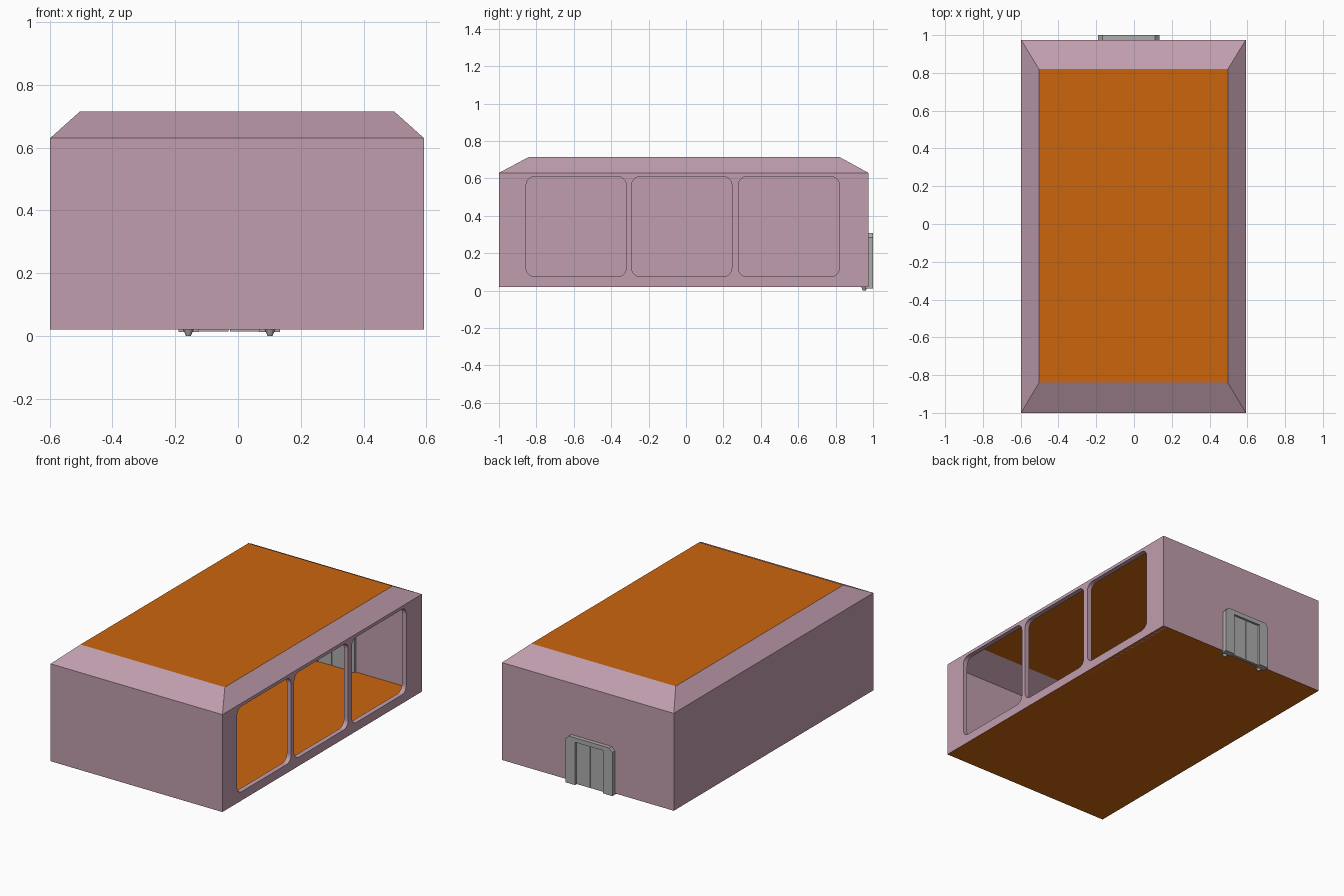
import bpy, bmesh, math

if "Cube" in bpy.data.objects:
    bpy.data.objects.remove(bpy.data.objects["Cube"])

def material(name, rgb):
    m = bpy.data.materials.new(name)
    m.diffuse_color = (*rgb, 1)
    m.use_nodes = True
    m.node_tree.nodes["Principled BSDF"].inputs["Base Color"].default_value = m.diffuse_color
    return m

PINK = material("dusty_pink", (0.53, 0.34, 0.42))
ORANGE = material("burnt_orange", (0.60, 0.13, 0.004))
GREY = material("door_grey", (0.42, 0.42, 0.42))

X0, X1, Y0, Y1 = -0.598, 0.592, -1.0, 0.975
ZB, ZE, ZT = 0.02, 0.63, 0.715


def add_mesh(name, bm, mats):
    me = bpy.data.meshes.new(name)
    bm.to_mesh(me)
    bm.free()
    for m in mats:
        me.materials.append(m)
    ob = bpy.data.objects.new(name, me)
    bpy.context.collection.objects.link(ob)
    return ob


def box(name, x0, x1, y0, y1, z0, z1, mat):
    bm = bmesh.new()
    bmesh.ops.create_cube(bm, size=1)
    for v in bm.verts:
        v.co = ((x0 + x1) / 2 + v.co.x * (x1 - x0),
                (y0 + y1) / 2 + v.co.y * (y1 - y0),
                (z0 + z1) / 2 + v.co.z * (z1 - z0))
    return add_mesh(name, bm, [mat])


def rounded_rect(a0, a1, b0, b1, r, seg=5):
    pts = []
    for cx, cy, start in ((a1 - r, b1 - r, 0), (a0 + r, b1 - r, 90),
                          (a0 + r, b0 + r, 180), (a1 - r, b0 + r, 270)):
        for i in range(seg + 1):
            t = math.radians(start + 90 * i / seg)
            pts.append((cx + r * math.cos(t), cy + r * math.sin(t)))
    return pts


def plate(name, loops, depth, loc, rot_z, mat):
    """Upright filled outline with holes, centred on its thickness."""
    cu = bpy.data.curves.new(name + "_outline", 'CURVE')
    cu.dimensions = '2D'
    cu.fill_mode = 'BOTH'
    cu.extrude = depth / 2
    for loop in loops:
        sp = cu.splines.new('POLY')
        sp.points.add(len(loop) - 1)
        for p, (a, b) in zip(sp.points, loop):
            p.co = (a, b, 0, 1)
        sp.use_cyclic_u = True
    tmp = bpy.data.objects.new(name + "_tmp", cu)
    bpy.context.collection.objects.link(tmp)
    bpy.context.view_layer.update()
    dg = bpy.context.evaluated_depsgraph_get()
    me = bpy.data.meshes.new_from_object(tmp.evaluated_get(dg))
    bpy.data.objects.remove(tmp)
    me.name = name
    me.materials.clear()
    me.materials.append(mat)
    for p in me.polygons:
        p.material_index = 0
        p.use_smooth = False
    ob = bpy.data.objects.new(name, me)
    ob.location = loc
    ob.rotation_euler = (math.pi / 2, 0, rot_z)
    bpy.context.collection.objects.link(ob)
    return ob


# Hollow body: floor, three walls, sloped eaves and flat roof
bm = bmesh.new()

def ring(x0, x1, y0, y1, z):
    return [bm.verts.new(c) for c in ((x0, y0, z), (x1, y0, z), (x1, y1, z), (x0, y1, z))]

low = ring(X0, X1, Y0, Y1, ZB)
eave = ring(X0, X1, Y0, Y1, ZE)
top = ring(-0.503, 0.497, -0.84, 0.82, ZT)
for i in range(4):
    j = (i + 1) % 4
    if i != 1:  # right wall is the window wall below
        bm.faces.new((low[i], low[j], eave[j], eave[i]))
    bm.faces.new((eave[i], eave[j], top[j], top[i]))
bm.faces.new(low[::-1])
bm.faces.new(top)
bm.normal_update()
for f in bm.faces:
    f.material_index = 1 if abs(f.normal.z) > 0.99 else 0
add_mesh("building_shell", bm, [PINK, ORANGE])

# Right wall with three rounded window openings
WALL = 0.03
loops = [[(Y0, ZB), (Y1, ZB), (Y1, ZE), (Y0, ZE)]]
for a, b in ((-0.855, -0.32), (-0.29, 0.245), (0.28, 0.82)):
    loops.append(rounded_rect(a, b, 0.075, 0.61, 0.045))
plate("window_wall", loops, WALL, (X1 - WALL / 2, 0, 0), math.pi / 2, PINK)

# Back door: chamfered frame through the wall, open at the foot
DX, W, H = -0.028, 0.162, 0.308
frame = [(-W, 0.012), (-W, 0.285), (-W + 0.022, H), (W - 0.022, H), (W, 0.285), (W, 0.012),
         (0.097, 0.012), (0.097, 0.28), (-0.097, 0.28), (-0.097, 0.012)]
plate("door_frame", [frame], 0.04, (DX, 0.98, 0), math.pi, GREY)

# Paired sliding door leaves
for name, s in (("left_door_leaf", -1), ("right_door_leaf", 1)):
    a, b = sorted((DX + s * 0.002, DX + s * 0.097))
    box(name, a, b, 0.968, 0.986, 0.014, 0.28, GREY)

# Small rollers below the door
for name, s in (("left_roller", -1), ("right_roller", 1)):
    bm = bmesh.new()
    bmesh.ops.create_cone(bm, cap_ends=True, segments=12, radius1=0.008,
                          radius2=0.016, depth=0.02)
    for v in bm.verts:
        v.co.x += DX + s * 0.13
        v.co.y += 0.953
        v.co.z += 0.01
    add_mesh(name, bm, [GREY])
